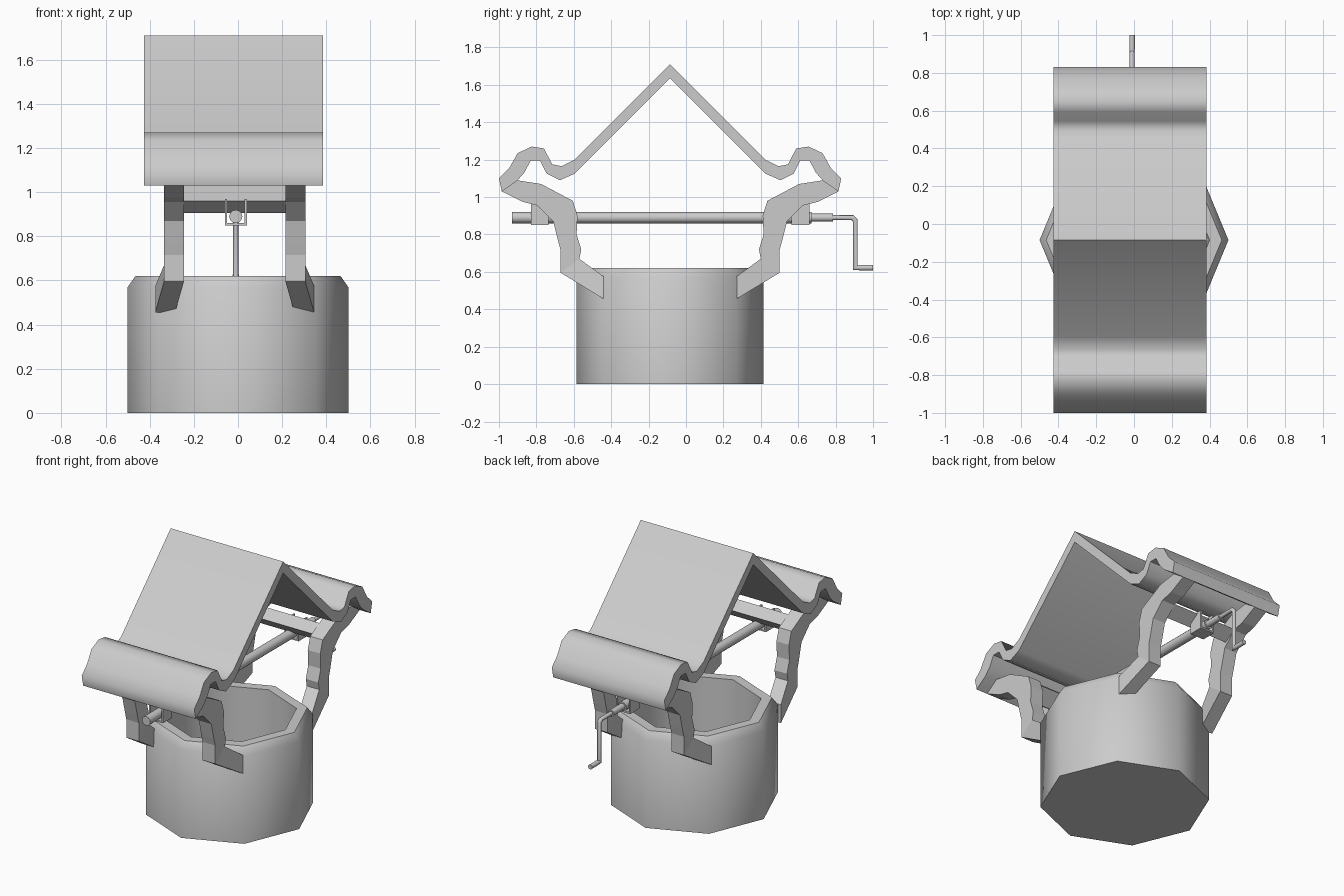
import bpy, bmesh, math
from mathutils import Vector

if "Cube" in bpy.data.objects:
    bpy.data.objects.remove(bpy.data.objects["Cube"])

CY = -0.085   # the well is mirrored front to back about this y
CX = -0.015   # middle of the timber frame
grey = bpy.data.materials.new("plain grey")
grey.diffuse_color = (0.6, 0.6, 0.6, 1)
grey.use_nodes = True
grey.node_tree.nodes["Principled BSDF"].inputs["Base Color"].default_value = grey.diffuse_color


def finish(name, bm, smooth=None):
    bmesh.ops.recalc_face_normals(bm, faces=bm.faces)
    me = bpy.data.meshes.new(name)
    bm.to_mesh(me)
    bm.free()
    ob = bpy.data.objects.new(name, me)
    bpy.context.collection.objects.link(ob)
    me.materials.append(grey)
    if smooth:
        bpy.ops.object.select_all(action='DESELECT')
        ob.select_set(True)
        bpy.context.view_layer.objects.active = ob
        bpy.ops.object.shade_smooth_by_angle(angle=math.radians(smooth))
    return ob


def loft(name, rings, smooth=None):
    """Skin a row of closed rings and cap both ends."""
    bm = bmesh.new()
    rows = [[bm.verts.new(p) for p in r] for r in rings]
    n = len(rows[0])
    for a, b in zip(rows, rows[1:]):
        for i in range(n):
            j = (i + 1) % n
            bm.faces.new((a[i], a[j], b[j], b[i]))
    bm.faces.new(rows[0])
    bm.faces.new(rows[-1])
    return finish(name, bm, smooth)


def ribbon(name, pairs, x0, x1, smooth=None, end_shift=0):
    """Thick strip in the side plane, given as (y, z, y, z) across its thickness."""
    rings = []
    for k, (ya, za, yb, zb) in enumerate(pairs):
        s = end_shift if k == len(pairs) - 1 else 0
        a, b = x0 + s, x1 + s
        rings.append([(a, ya, za), (b, ya, za), (b, yb, zb), (a, yb, zb)])
    return loft(name, rings, smooth)


def flip(pairs):
    return [(2 * CY - a, b, 2 * CY - c, d) for a, b, c, d in pairs]


def tube(name, path, radius, sides=12):
    """Round bar along a path in the side plane, with mitred corners."""
    pts = [Vector((-0.01, y, z)) for y, z in path]
    side = Vector((1, 0, 0))
    rings = []
    for k, p in enumerate(pts):
        d0 = (p - pts[k - 1]).normalized() if k else None
        d1 = (pts[k + 1] - p).normalized() if k < len(pts) - 1 else None
        t = ((d0 or d1) + (d1 or d0)).normalized()
        up = side.cross(t) / t.dot(d0 or d1)
        rings.append([p + radius * (side * math.cos(a) + up * math.sin(a))
                      for a in (2 * math.pi * i / sides for i in range(sides))])
    return loft(name, rings, 40)


# Octagonal well wall with chamfered rim, hollow inside
rings = []
for r, z in [(.5, 0), (.5, .57), (.465, .62), (.40, .62), (.39, .05)]:
    rings.append([(r * math.cos(i * math.pi / 4), CY + r * math.sin(i * math.pi / 4), z)
                  for i in range(8)])
loft("well_wall", rings, 50)

# Roof sheet: curled eaves rising to a ridge, mirrored to the back
half = [(-1.0, 1.10, -.985, 1.03), (-.945, 1.155, -.905, 1.085), (-.90, 1.235, -.865, 1.13),
        (-.825, 1.27, -.83, 1.195), (-.76, 1.26, -.78, 1.195), (-.715, 1.175, -.745, 1.125),
        (-.665, 1.165, -.675, 1.09), (-.595, 1.20, -.595, 1.125)]
ribbon("roof", half + [(CY, 1.71, CY, 1.635)] + flip(half)[::-1], -.425, .385, 60)

# Four curved legs whose feet splay outwards into the wall
leg = [(-.985, 1.03, -.905, 1.09), (-.875, .975, -.775, 1.07), (-.795, .955, -.69, 1.025),
       (-.71, .87, -.605, .98), (-.695, .81, -.58, .90), (-.685, .77, -.585, .80),
       (-.67, .715, -.56, .72), (-.67, .595, -.57, .67), (-.44, .455, -.44, .575)]
beam = [(-.80, .96), (-.72, .905), (-.64, .98), (-.70, 1.03)]
for end, mirror in (("front", False), ("back", True)):
    pairs = flip(leg) if mirror else leg
    for label, s in (("left", -1), ("right", 1)):
        ribbon(f"{end}_{label}_leg", pairs, CX + s * .23, CX + s * .32, None, s * .04)

    # Cross beam between the two legs
    def my(y):
        return 2 * CY - y if mirror else y
    loft(f"{end}_cross_beam", [[(x, my(y), z) for y, z in beam] for x in (-.25, .22)])

    # Thin U-shaped bearing bracket hanging from the beam
    u = [(-.06, .97), (-.06, .85), (.04, .85), (.04, .97),
         (.03, .97), (.03, .86), (-.05, .86), (-.05, .97)]
    loft(f"{end}_bracket", [[(x, my(y), z) for x, z in u] for y in (-.83, -.735)])

# Axle, its collar and the crank
tube("axle", [(-.93, .89), (.67, .89)], .03)
tube("axle_collar", [(.66, .89), (.785, .89)], .021)
tube("crank", [(.78, .89), (.89, .89), (.905, .875), (.905, .622), (.935, .622)], .013)
tube("crank_handle", [(.925, .622), (1.0, .622)], .015)
